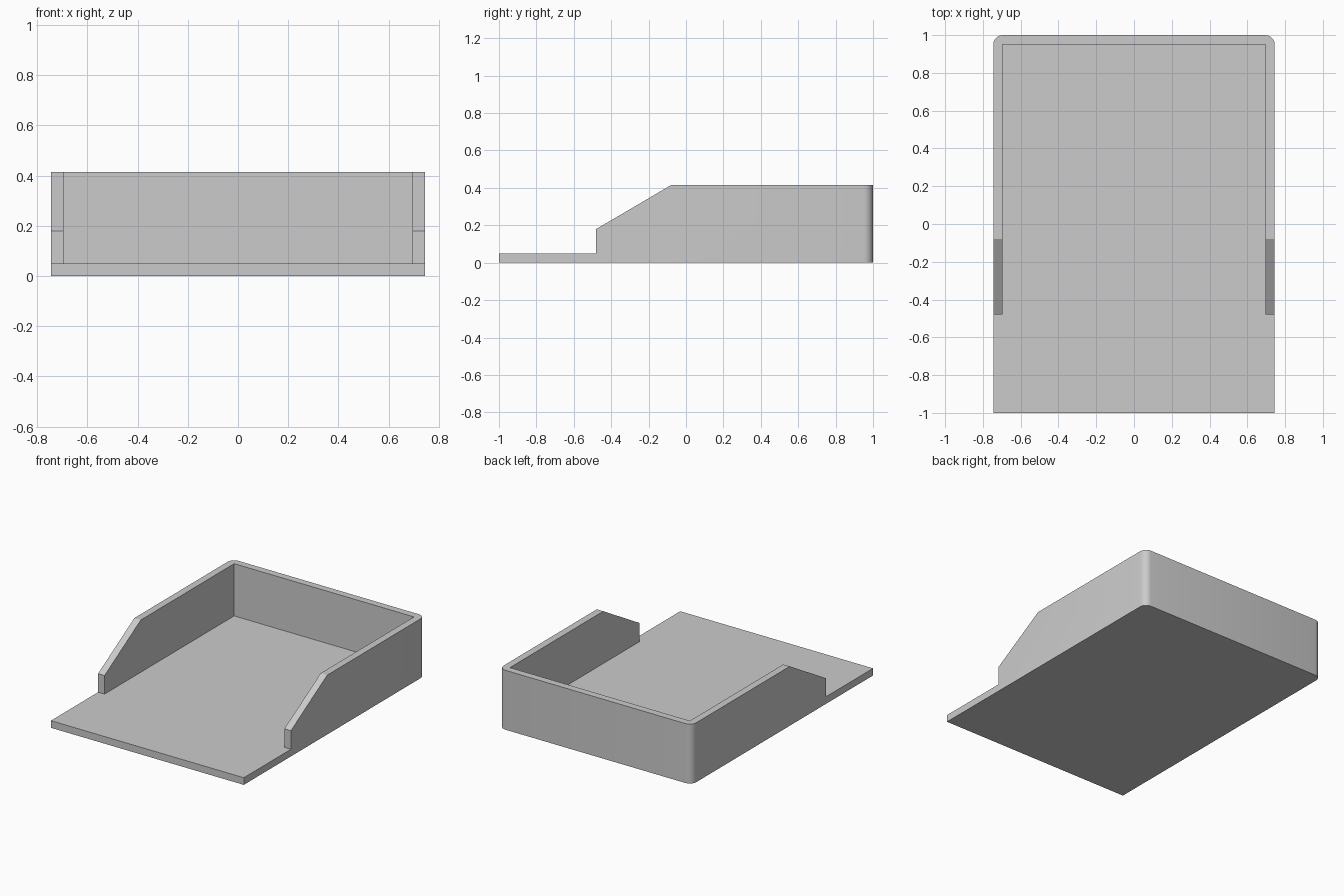
import bpy
import bmesh
from math import radians

if "Cube" in bpy.data.objects:
    bpy.data.objects.remove(bpy.data.objects["Cube"], do_unlink=True)

HALF_W, HALF_D, HEIGHT, WALL = 0.745, 1.0, 0.415, 0.05

grey = bpy.data.materials.new("light grey")
grey.use_nodes = True
colour = (0.6, 0.6, 0.6, 1)
grey.diffuse_color = colour
grey.node_tree.nodes["Principled BSDF"].inputs["Base Color"].default_value = colour


def side_prism(name, profile, half_width):
    """Extrude a (y, z) outline across x."""
    bm = bmesh.new()
    face = bm.faces.new([bm.verts.new((-half_width, y, z)) for y, z in profile])
    new = bmesh.ops.extrude_face_region(bm, geom=[face])["geom"]
    verts = [v for v in new if isinstance(v, bmesh.types.BMVert)]
    bmesh.ops.translate(bm, verts=verts, vec=(2 * half_width, 0, 0))
    bmesh.ops.recalc_face_normals(bm, faces=bm.faces)
    mesh = bpy.data.meshes.new(name)
    bm.to_mesh(mesh)
    bm.free()
    mesh.materials.append(grey)
    obj = bpy.data.objects.new(name, mesh)
    bpy.context.collection.objects.link(obj)
    return obj


# Tray body: flat base, low front lip, sloping wall ends
tray = side_prism("tray", [
    (-HALF_D, 0), (HALF_D, 0), (HALF_D, HEIGHT), (-0.08, HEIGHT),
    (-0.48, 0.18), (-0.48, WALL), (-HALF_D, WALL)], HALF_W)

# Rounded upright corners at the back
bm = bmesh.new()
bm.from_mesh(tray.data)
corners = [e for e in bm.edges
           if all(v.co.y > 0.99 for v in e.verts)
           and abs(e.verts[0].co.x - e.verts[1].co.x) < 0.01]
bmesh.ops.bevel(bm, geom=corners, offset=WALL, segments=5, profile=0.5, affect='EDGES')
bm.to_mesh(tray.data)
bm.free()

# Hollow between the walls, open to the front
inner = HALF_D - WALL
hollow = side_prism("hollow_cutter", [
    (-0.6, 0.6), (-0.6, WALL), (inner, WALL), (inner, 0.6)], HALF_W - WALL)
hollow.hide_render = True
cut = tray.modifiers.new("hollow", 'BOOLEAN')
cut.operation = 'DIFFERENCE'
cut.solver = 'EXACT'
cut.object = hollow

bpy.ops.object.select_all(action='DESELECT')
tray.select_set(True)
bpy.context.view_layer.objects.active = tray
bpy.ops.object.modifier_apply(modifier=cut.name)
bpy.data.objects.remove(hollow, do_unlink=True)
bpy.ops.object.shade_smooth_by_angle(angle=radians(30))
